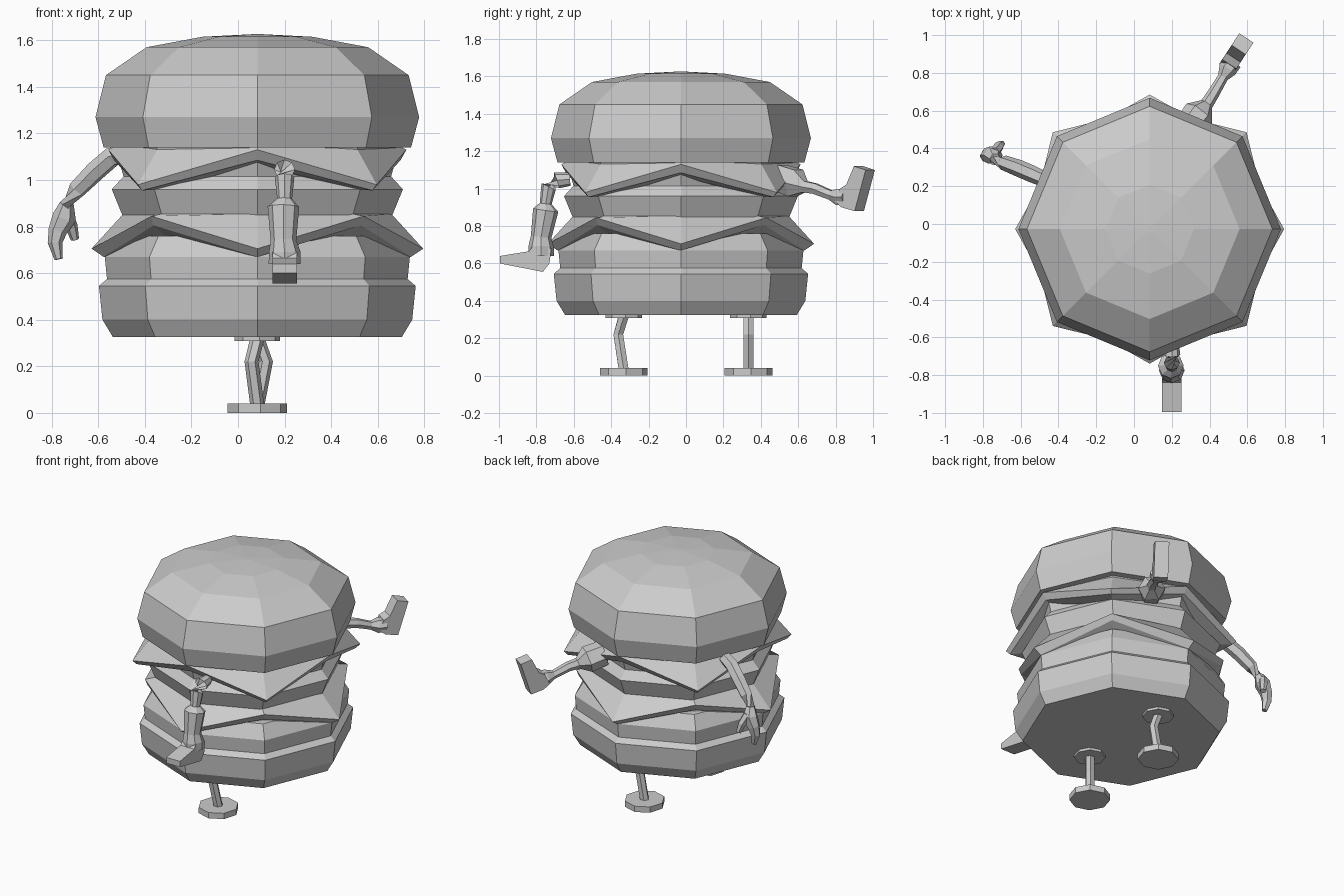
import bpy
import bmesh
from math import sin, cos, pi
from mathutils import Vector

cube = bpy.data.objects.get("Cube")
if cube:
    bpy.data.objects.remove(cube)

grey = bpy.data.materials.new("plain grey")
grey.use_nodes = True
GREY = (0.6, 0.6, 0.6, 1)
grey.diffuse_color = GREY
grey.node_tree.nodes["Principled BSDF"].inputs["Base Color"].default_value = GREY

CENTRE = Vector((0.083, -0.027, 0))


def finish(name, bm):
    bmesh.ops.recalc_face_normals(bm, faces=bm.faces)
    mesh = bpy.data.meshes.new(name)
    bm.to_mesh(mesh)
    bm.free()
    mesh.materials.append(grey)
    obj = bpy.data.objects.new(name, mesh)
    bpy.context.collection.objects.link(obj)
    return obj


def loft(name, rings):
    """Skin a list of equal rings of points and cap both ends."""
    bm = bmesh.new()
    loops = [[bm.verts.new(p) for p in ring] for ring in rings]
    n = len(loops[0])
    for a, b in zip(loops, loops[1:]):
        for i in range(n):
            j = (i + 1) % n
            bm.faces.new((a[i], a[j], b[j], b[i]))
    bm.faces.new(loops[0])
    bm.faces.new(loops[-1])
    return finish(name, bm)


def octagon(z, r, centre=CENTRE, turn=0.0, z_diag=None, r_diag=None):
    """Eight-sided ring; every second corner may differ in height and radius."""
    ring = []
    for i in range(8):
        a = turn + i * pi / 4
        odd = i % 2 and z_diag is not None
        rr, zz = (r_diag, z_diag) if odd else (r, z)
        ring.append((centre.x + rr * cos(a), centre.y + rr * sin(a), zz))
    return ring


def tube(name, path, sides=6):
    """Faceted limb along points given as (x, y, z, radius)."""
    pts = [Vector(p[:3]) for p in path]
    rings = []
    for i, p in enumerate(pts):
        t = (pts[min(i + 1, len(pts) - 1)] - pts[max(i - 1, 0)]).normalized()
        ref = Vector((0, 0, 1)) if abs(t.z) < 0.75 else Vector((0, 1, 0))
        u = t.cross(ref).normalized()
        v = t.cross(u)
        r = path[i][3]
        rings.append([p + r * (u * cos(k * 2 * pi / sides) + v * sin(k * 2 * pi / sides))
                      for k in range(sides)])
    return loft(name, rings)


def wedge(name, profile, origin, direction, width):
    """Side profile of (distance, height) points given a width."""
    d = Vector((direction[0], direction[1], 0)).normalized()
    side = Vector((-d.y, d.x, 0)) * width / 2
    base = Vector((origin[0], origin[1], 0))
    return loft(name, [[base + d * s + Vector((0, 0, z)) + side * k for s, z in profile]
                       for k in (-1, 1)])


# Buns and patties
for name, rows in {
    "bottom_bun": [(0.325, 0.62), (0.40, 0.665), (0.545, 0.68), (0.575, 0.645)],
    "lower_patty": [(0.57, 0.645), (0.67, 0.655), (0.76, 0.6)],
    "upper_patty": [(0.83, 0.575), (0.85, 0.58), (0.96, 0.625), (1.02, 0.57)],
    "filling": [(1.0, 0.57), (1.14, 0.61)],
    "top_bun": [(1.14, 0.66), (1.27, 0.695), (1.45, 0.65), (1.57, 0.476),
                (1.615, 0.235), (1.626, 0.02)],
}.items():
    loft(name, [octagon(z, r) for z, r in rows])

# Drooping slices between the patties
loft("lower_slice", [
    octagon(0.67, 0.6, z_diag=0.76, r_diag=0.56),
    octagon(0.67, 0.66, z_diag=0.805, r_diag=0.63),
    octagon(0.705, 0.712, z_diag=0.845, r_diag=0.645),
    octagon(0.855, 0.575),
])
loft("upper_slice", [
    octagon(1.06, 0.55, z_diag=0.96, r_diag=0.6),
    octagon(1.085, 0.615, z_diag=0.955, r_diag=0.7),
    octagon(1.13, 0.64, z_diag=0.98, r_diag=0.725),
    octagon(1.15, 0.6, z_diag=1.14, r_diag=0.6),
])

# Two stands: foot disc, bent post, top disc
for place, y, knee_x, knee_y in (("front", -0.333, 0.058, -0.362),
                                 ("back", 0.334, 0.12, 0.334)):
    c = Vector((CENTRE.x, y, 0))
    for part, z0, z1, r in (("base", 0, 0.04, 0.128), ("top", 0.308, 0.33, 0.098)):
        loft(f"{place}_stand_{part}", [octagon(z, r, c, 0.1) for z in (z0, z1)])
    tube(f"{place}_stand_post", [(c.x, y, 0.03, 0.03), (knee_x, knee_y, 0.22, 0.03),
                                 (c.x, y, 0.32, 0.03)])

# Arm with mitten hand
tube("arm", [(-0.46, 0.23, 1.12, 0.04), (-0.54, 0.265, 1.1, 0.045),
             (-0.61, 0.295, 1.04, 0.045), (-0.69, 0.325, 0.96, 0.04),
             (-0.74, 0.34, 0.89, 0.028)])
tube("hand", [(-0.735, 0.345, 0.9, 0.03), (-0.745, 0.365, 0.84, 0.052),
              (-0.775, 0.365, 0.78, 0.04), (-0.785, 0.36, 0.73, 0.032),
              (-0.77, 0.355, 0.66, 0.018)])
tube("thumb", [(-0.74, 0.38, 0.86, 0.03), (-0.715, 0.41, 0.8, 0.027),
               (-0.7, 0.425, 0.745, 0.018)])

# Front leg with its foot
tube("front_leg", [(0.2, -0.62, 1.05, 0.035), (0.2, -0.69, 1.045, 0.045),
                   (0.2, -0.735, 1.01, 0.042), (0.2, -0.75, 0.92, 0.032),
                   (0.195, -0.75, 0.885, 0.068), (0.195, -0.775, 0.74, 0.055),
                   (0.2, -0.775, 0.69, 0.068), (0.2, -0.775, 0.64, 0.068)], 8)
wedge("front_foot", [(0.72, 0.68), (0.82, 0.69), (0.84, 0.665), (0.995, 0.64),
                     (0.995, 0.6), (0.765, 0.555), (0.73, 0.6)],
      (0.2, 0), (0, -1), 0.105)

# Back leg with flared hip and its foot
tube("back_leg", [(0.28, 0.5, 1.06, 0.08), (0.345, 0.585, 1.03, 0.085),
                  (0.385, 0.635, 1.01, 0.035), (0.42, 0.69, 1.0, 0.032),
                  (0.47, 0.775, 0.965, 0.028), (0.495, 0.82, 0.955, 0.05),
                  (0.53, 0.86, 0.955, 0.045)])
wedge("back_foot", [(0.29, 1.0), (0.33, 1.02), (0.38, 1.12), (0.455, 1.1),
                    (0.385, 0.88), (0.3, 0.9), (0.26, 0.93)],
      (0.345, 0.605), (0.55, 0.835), 0.09)
